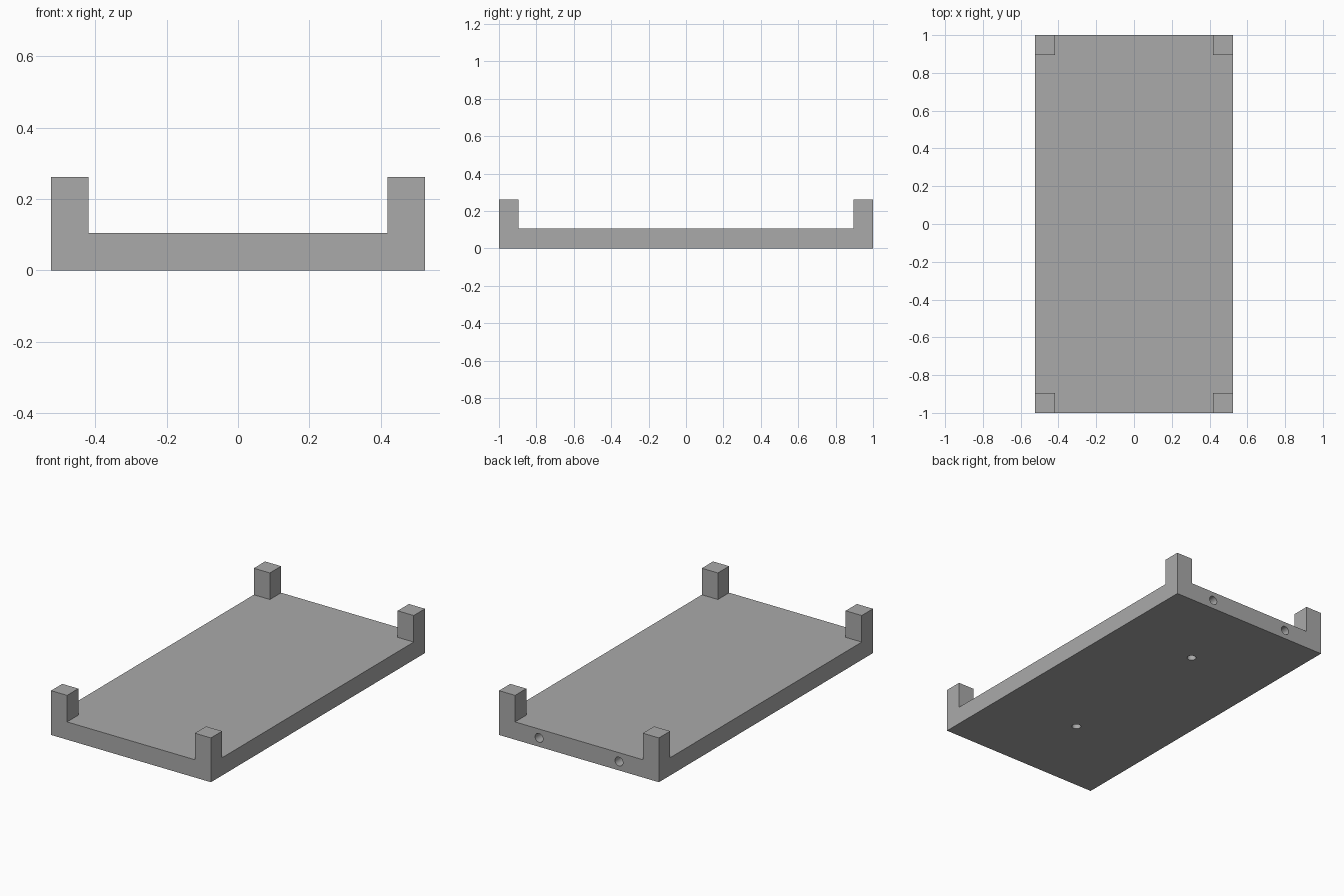
import bpy, bmesh, math
from mathutils import Matrix, Vector

if "Cube" in bpy.data.objects:
    bpy.data.objects.remove(bpy.data.objects["Cube"])

HX, HY = 0.523, 1.0          # half width, half length
T, POST, TOP = 0.105, 0.105, 0.262   # plate thickness, post width, total height

grey = bpy.data.materials.new("plain grey")
grey.diffuse_color = (0.40, 0.40, 0.40, 1)
grey.use_nodes = True
grey.node_tree.nodes["Principled BSDF"].inputs["Base Color"].default_value = grey.diffuse_color


def make_object(name, bm):
    mesh = bpy.data.meshes.new(name)
    bm.to_mesh(mesh)
    bm.free()
    mesh.materials.append(grey)
    obj = bpy.data.objects.new(name, mesh)
    bpy.context.collection.objects.link(obj)
    return obj


def box(name, lo, hi):
    lo, hi = Vector(lo), Vector(hi)
    bm = bmesh.new()
    bmesh.ops.create_cube(bm, size=1, matrix=Matrix.Translation((lo + hi) / 2)
                          @ Matrix.Diagonal((*(hi - lo), 1)))
    return make_object(name, bm)


def drill(name, centre, radius, length, rotation=Matrix()):
    bm = bmesh.new()
    bmesh.ops.create_cone(bm, cap_ends=True, segments=32, radius1=radius, radius2=radius,
                          depth=length, matrix=Matrix.Translation(centre) @ rotation)
    return make_object(name, bm)


def combine(target, other, operation):
    mod = target.modifiers.new(operation.lower(), 'BOOLEAN')
    mod.operation, mod.solver, mod.object = operation, 'EXACT', other
    with bpy.context.temp_override(object=target, active_object=target):
        bpy.ops.object.modifier_apply(modifier=mod.name)
    bpy.data.objects.remove(other)


# Base plate
tray = box("tray", (-HX, -HY, 0), (HX, HY, T))

# Four corner posts, flush with the plate sides
for sx in (-1, 1):
    for sy in (-1, 1):
        xs = sorted((sx * HX, sx * (HX - POST)))
        ys = sorted((sy * HY, sy * (HY - POST)))
        post = box("corner_post", (xs[0], ys[0], 0), (xs[1], ys[1], TOP))
        combine(tray, post, 'UNION')

# Blind holes: two in the back edge, two in the underside
turn = Matrix.Rotation(math.pi / 2, 4, 'X')
for s in (-1, 1):
    combine(tray, drill("edge_drill", (s * 0.2615, HY, T / 2), 0.026, 0.2, turn), 'DIFFERENCE')
    combine(tray, drill("base_drill", (0, s * 0.5, 0), 0.025, 0.12), 'DIFFERENCE')

# Merge leftover coplanar faces and smooth the hole walls
bm = bmesh.new()
bm.from_mesh(tray.data)
bmesh.ops.remove_doubles(bm, verts=bm.verts, dist=1e-5)
bmesh.ops.dissolve_limit(bm, angle_limit=math.radians(1), verts=bm.verts, edges=bm.edges)
bm.to_mesh(tray.data)
bm.free()

bpy.context.view_layer.objects.active = tray
tray.select_set(True)
bpy.ops.object.shade_smooth_by_angle(angle=math.radians(30))
